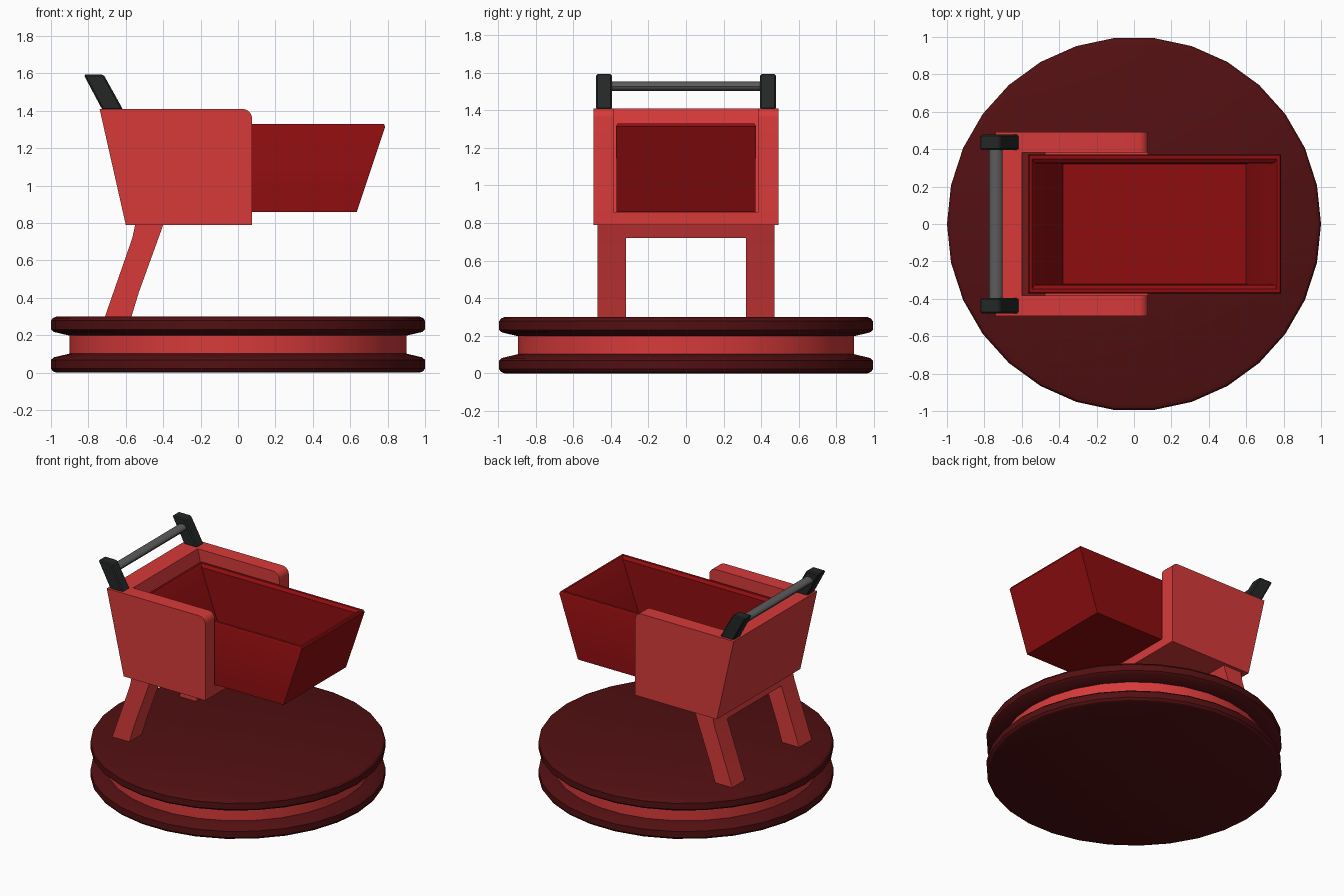
import bpy, bmesh, math

if "Cube" in bpy.data.objects:
    bpy.data.objects.remove(bpy.data.objects["Cube"])


def material(name, rgb):
    m = bpy.data.materials.new(name)
    m.diffuse_color = (*rgb, 1)
    m.use_nodes = True
    m.node_tree.nodes["Principled BSDF"].inputs["Base Color"].default_value = m.diffuse_color
    return m


RED = material("bright red", (0.68, 0.042, 0.042))
BASKET = material("deep red", (0.27, 0.004, 0.005))
MAROON = material("maroon", (0.085, 0.005, 0.006))
BLACK = material("soft black", (0.018, 0.019, 0.019))
GREY = material("grey", (0.105, 0.105, 0.105))


def finish(bm, name, *mats):
    bmesh.ops.recalc_face_normals(bm, faces=bm.faces)
    me = bpy.data.meshes.new(name)
    bm.to_mesh(me)
    bm.free()
    ob = bpy.data.objects.new(name, me)
    bpy.context.collection.objects.link(ob)
    for m in mats:
        me.materials.append(m)
    bpy.ops.object.select_all(action='DESELECT')
    ob.select_set(True)
    bpy.context.view_layer.objects.active = ob
    bpy.ops.object.shade_smooth_by_angle(angle=math.radians(30))
    return ob


def loft(rings):
    """Skin closed rings of points and cap both ends."""
    bm = bmesh.new()
    loops = [[bm.verts.new(p) for p in r] for r in rings]
    n = len(loops[0])
    for a, b in zip(loops, loops[1:]):
        for i in range(n):
            j = (i + 1) % n
            bm.faces.new((a[i], a[j], b[j], b[i]))
    bm.faces.new(loops[0])
    bm.faces.new(loops[-1])
    return bm


def extrude_y(name, profile, y0, y1, mat, bevel=0):
    """Side profile (x, z) swept from y0 to y1."""
    bm = loft([[(x, y, z) for x, z in profile] for y in (y0, y1)])
    if bevel:
        bmesh.ops.bevel(bm, geom=bm.edges[:], offset=bevel, segments=1, affect='EDGES')
    return finish(bm, name, mat)


# round base: two maroon discs with a red groove between
N = 30
half = [(0.97, 0), (0.99, 0.008), (1, 0.022), (1, 0.068), (0.985, 0.082), (0.9, 0.102)]
profile = half + [(r, 0.3 - z) for r, z in reversed(half)]
bm = loft([[(r * math.cos(2 * math.pi * i / N), r * math.sin(2 * math.pi * i / N), z)
            for i in range(N)] for r, z in profile])
for f in bm.faces:
    c = f.calc_center_median()
    if len(f.verts) == 4 and 0.11 < c.z < 0.19:
        f.material_index = 1
finish(bm, "round_base", MAROON, RED)

# cart shell: two side panels with a rounded front top corner, back wall and floor
R = 0.05
corner = [(0.075 - R + R * math.sin(a), 1.41 - R + R * math.cos(a))
          for a in (math.pi / 2 * i / 5 for i in range(6))]
side = [(-0.74, 1.41)] + corner + [(0.075, 0.79), (-0.6, 0.79)]
back = [(-0.74, 1.41), (-0.6, 1.41), (-0.475, 0.855), (0.075, 0.855), (0.075, 0.79), (-0.6, 0.79)]
extrude_y("back_wall_and_floor", back, -0.382, 0.382, RED)

# legs and handle posts
leg = [(-0.55, 0.79), (-0.4, 0.79), (-0.425, 0.72), (-0.53, 0.43), (-0.57, 0.298),
       (-0.712, 0.298), (-0.565, 0.72)]
post = [(-0.825, 1.593), (-0.718, 1.593), (-0.614, 1.405), (-0.725, 1.405)]
for s, tag in ((-1, "front"), (1, "rear")):
    extrude_y(tag + "_side_panel", side, s * 0.382, s * 0.493, RED)
    extrude_y(tag + "_leg", leg, s * 0.32, s * 0.47, RED)
    extrude_y(tag + "_handle_post", post, s * 0.395, s * 0.478, BLACK, 0.008)

# cross bar joining the legs under the shell
extrude_y("leg_crossbar", [(-0.55, 0.79), (-0.4, 0.79), (-0.425, 0.72), (-0.565, 0.72)],
          -0.32, 0.32, RED)

# handle bar
bar = [(-0.738 + 0.036 * math.cos(a), 1.528 + 0.025 * math.sin(a))
       for a in (2 * math.pi * i / 16 for i in range(16))]
extrude_y("handle_bar", bar, -0.4, 0.4, GREY)

# open basket: outside, chamfered rim, then inside down to the floor
rings = [(-0.42, 0.635, 0.37, 0.86), (-0.568, 0.787, 0.372, 1.315), (-0.56, 0.78, 0.365, 1.33),
         (-0.545, 0.765, 0.347, 1.33), (-0.53, 0.75, 0.325, 1.312), (-0.38, 0.6, 0.322, 0.9)]
bm = loft([[(x0, -y, z), (x1, -y, z), (x1, y, z), (x0, y, z)] for x0, x1, y, z in rings])
finish(bm, "basket", BASKET)
